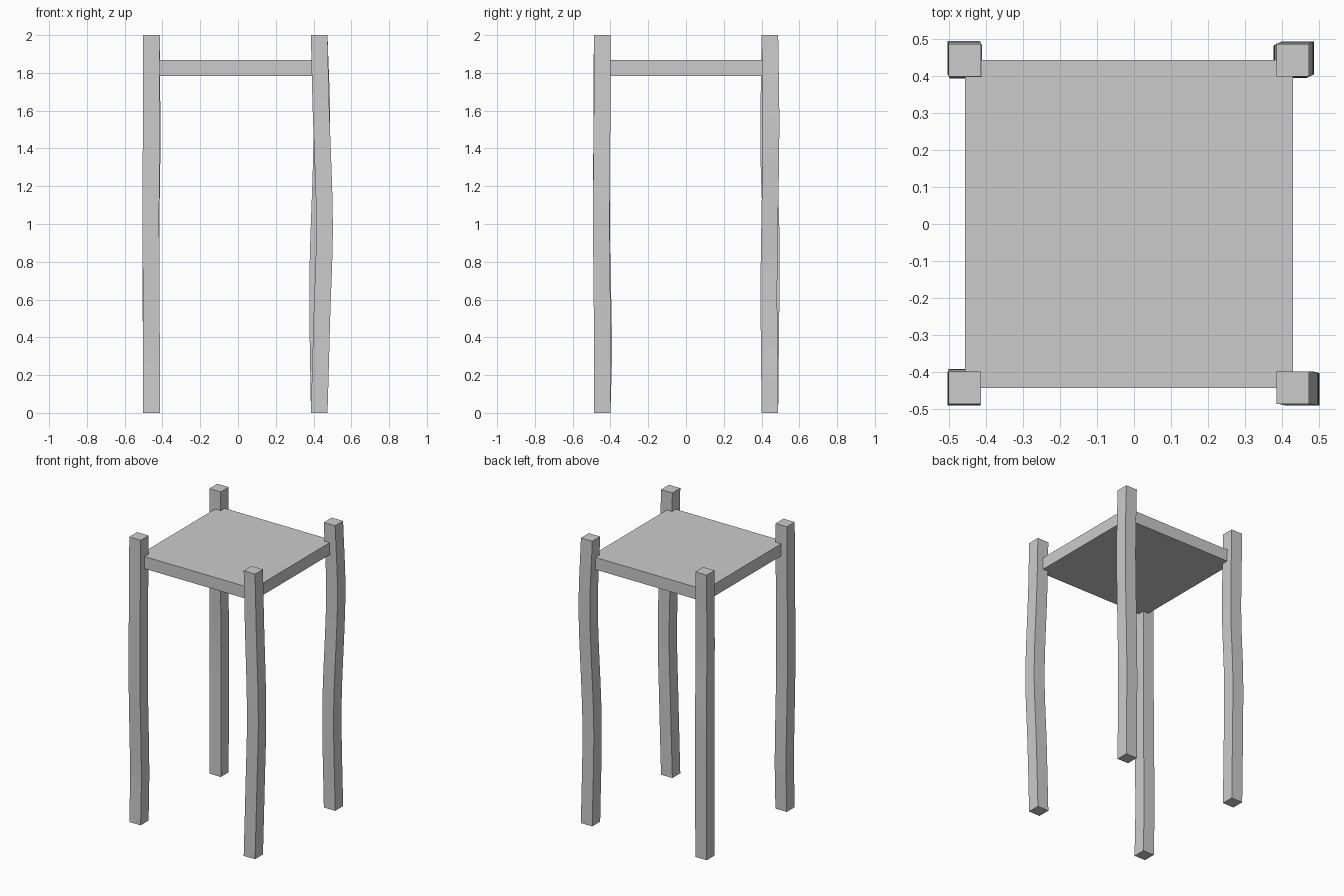
import bpy
import bmesh
from mathutils import Vector

cube = bpy.data.objects.get("Cube")
if cube:
    bpy.data.objects.remove(cube, do_unlink=True)

grey = bpy.data.materials.new("light grey")
grey.use_nodes = True
grey.diffuse_color = (0.6, 0.6, 0.6, 1)
grey.node_tree.nodes["Principled BSDF"].inputs["Base Color"].default_value = (0.6, 0.6, 0.6, 1)

LEFT, RIGHT, DEPTH = 0.43, -0.458, 0.444
HALF = 0.044
HEIGHT = 2.0
RINGS = 24


def finish(bm, name):
    bmesh.ops.recalc_face_normals(bm, faces=bm.faces)
    mesh = bpy.data.meshes.new(name)
    bm.to_mesh(mesh)
    bm.free()
    mesh.materials.append(grey)
    obj = bpy.data.objects.new(name, mesh)
    bpy.context.collection.objects.link(obj)
    return obj


def spline(points, z):
    """Smooth sideways shift at height z through (dx, dy, z) points."""
    pts = [Vector(p) for p in points]
    i = 0
    while i < len(pts) - 2 and z > pts[i + 1].z:
        i += 1
    a, b = pts[i], pts[i + 1]
    before, after = pts[max(i - 1, 0)], pts[min(i + 2, len(pts) - 1)]
    span = b.z - a.z
    t = (z - a.z) / span
    ma = (b - before) * (span / (b.z - before.z))
    mb = (after - a) * (span / (after.z - a.z))
    p = ((2 * t**3 - 3 * t**2 + 1) * a + (t**3 - 2 * t**2 + t) * ma
         + (3 * t**2 - 2 * t**3) * b + (t**3 - t**2) * mb)
    return p.x, p.y


def leg(name, x, y, bends):
    """Square post swept along a gently wandering centre line."""
    points = [(0, 0, 0)] + bends + [(0, 0, HEIGHT)]
    bm = bmesh.new()
    rings = []
    for i in range(RINGS + 1):
        z = HEIGHT * i / RINGS
        dx, dy = spline(points, z)
        rings.append([bm.verts.new((x + dx + sx * HALF, y + dy + sy * HALF, z))
                      for sx, sy in ((-1, -1), (1, -1), (1, 1), (-1, 1))])
    for low, high in zip(rings, rings[1:]):
        for k in range(4):
            n = (k + 1) % 4
            bm.faces.new((low[k], low[n], high[n], high[k]))
    bm.faces.new(rings[0])
    bm.faces.new(rings[-1])
    finish(bm, name)


# Four uneven legs
leg("front_left_leg", LEFT, -DEPTH, [(0.014, 0, 0.5), (0.028, -0.004, 1.0), (0.008, 0, 1.65)])
leg("back_left_leg", LEFT, DEPTH, [(-0.008, -0.005, 0.7), (0.014, 0.006, 1.5)])
leg("front_right_leg", RIGHT, -DEPTH, [(0, 0.008, 0.35), (-0.003, -0.003, 1.0)])
leg("back_right_leg", RIGHT, DEPTH, [(-0.003, 0.007, 0.9), (0.003, -0.006, 1.4)])

# Flat seat let into the legs
bm = bmesh.new()
bmesh.ops.create_cube(bm, size=1)
bmesh.ops.scale(bm, vec=(LEFT - RIGHT, 2 * DEPTH, 0.085), verts=bm.verts)
bmesh.ops.translate(bm, vec=((LEFT + RIGHT) / 2, 0, 1.826), verts=bm.verts)
finish(bm, "seat")
